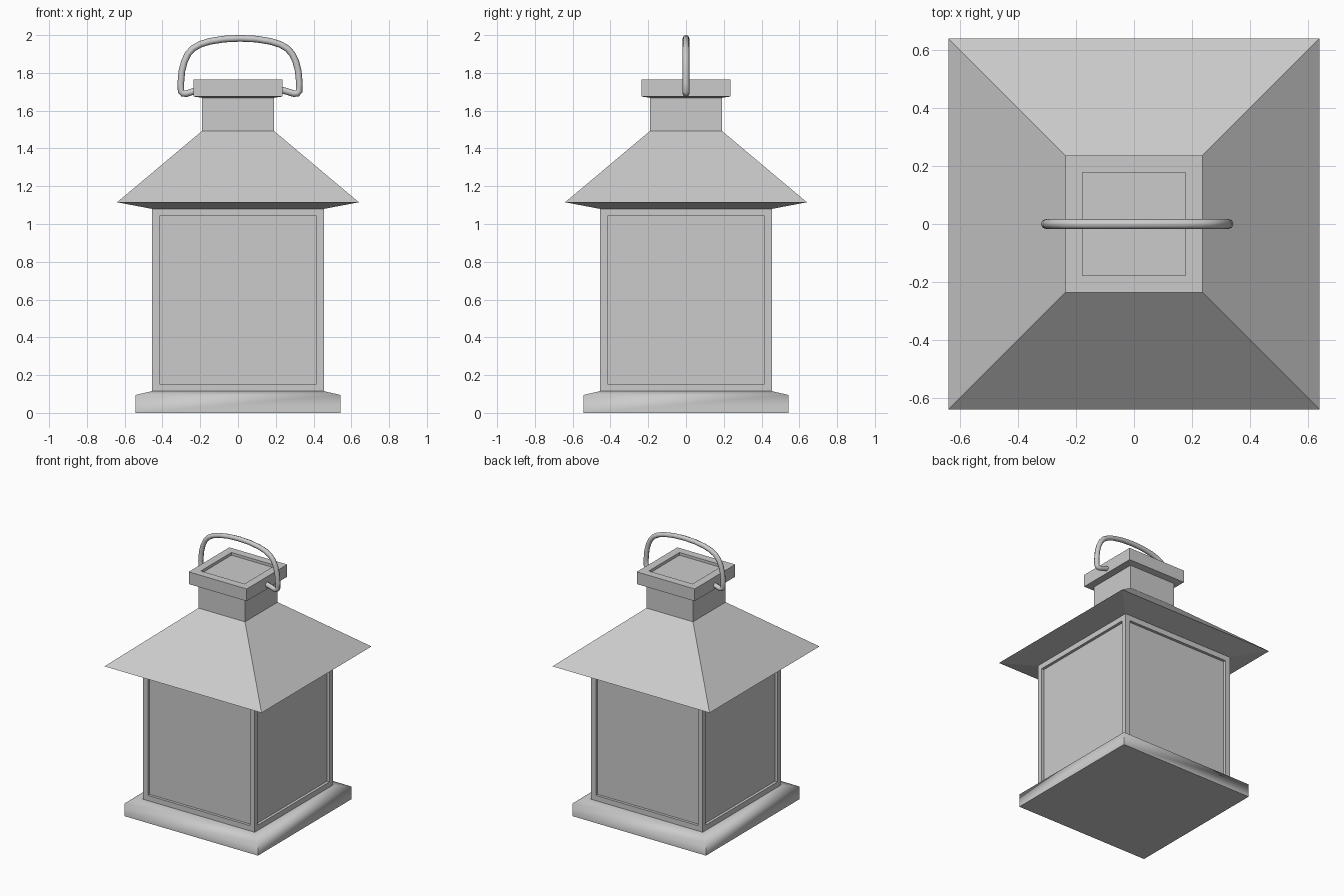
import bpy, bmesh, math

if "Cube" in bpy.data.objects:
    bpy.data.objects.remove(bpy.data.objects["Cube"])


def add_object(name, bm):
    bmesh.ops.recalc_face_normals(bm, faces=bm.faces)
    mesh = bpy.data.meshes.new(name)
    bm.to_mesh(mesh)
    bm.free()
    ob = bpy.data.objects.new(name, mesh)
    bpy.context.collection.objects.link(ob)
    return ob


def square_loft(profile, cap_bottom=False, cap_top=False):
    """Stack square rings given as (half width, height)."""
    bm = bmesh.new()
    rings = [[bm.verts.new((sx * h, sy * h, z))
              for sx, sy in ((-1, -1), (1, -1), (1, 1), (-1, 1))]
             for h, z in profile]
    for a, b in zip(rings, rings[1:]):
        for i in range(4):
            j = (i + 1) % 4
            bm.faces.new((a[i], a[j], b[j], b[i]))
    if cap_bottom:
        bm.faces.new(rings[0][::-1])
    if cap_top:
        bm.faces.new(rings[-1])
    return bm


def smooth(ob, degrees):
    bpy.ops.object.select_all(action='DESELECT')
    ob.select_set(True)
    bpy.context.view_layer.objects.active = ob
    bpy.ops.object.shade_smooth_by_angle(angle=math.radians(degrees))


# Base: plinth with softly shaded sloping top
base = add_object("base", square_loft(
    [(0.543, 0), (0.543, 0.095), (0.455, 0.115)], cap_bottom=True))
smooth(base, 84)

# Body: four walls with recessed window panels
bm = square_loft([(0.455, 0.115), (0.455, 1.08)])
bmesh.ops.recalc_face_normals(bm, faces=bm.faces)
bm.normal_update()
for wall in list(bm.faces):
    bmesh.ops.inset_region(bm, faces=[wall], thickness=0.055, use_boundary=True)
    bmesh.ops.inset_region(bm, faces=[wall], thickness=0, depth=-0.02,
                           use_boundary=True)
# drop each recess straight in, keeping its side walls square to the wall
add_object("window_body", bm)

# Roof: sharp-edged hip roof with a sloping soffit
add_object("roof", square_loft([(0.455, 1.08), (0.64, 1.115), (0.19, 1.493)]))

# Neck
add_object("neck", square_loft([(0.19, 1.493), (0.19, 1.668)]))

# Cap with a recessed top
add_object("cap", square_loft(
    [(0.19, 1.668), (0.236, 1.675), (0.236, 1.765),
     (0.178, 1.765), (0.178, 1.745)], cap_top=True))

# Handle: bent wire, mirrored about a slightly offset centre
cx = 0.011
half = [(0.205, 1.714), (0.240, 1.704), (0.285, 1.690), (0.303, 1.691),
        (0.313, 1.703), (0.314, 1.745), (0.308, 1.810), (0.295, 1.860),
        (0.276, 1.900), (0.250, 1.929), (0.212, 1.951), (0.160, 1.967),
        (0.085, 1.979)]
path = [(cx - x, z) for x, z in half] + [(cx, 1.983)] + \
       [(cx + x, z) for x, z in reversed(half)]
curve = bpy.data.curves.new("handle", 'CURVE')
curve.dimensions = '3D'
curve.bevel_depth = 0.0175
curve.bevel_resolution = 2
curve.use_fill_caps = True
spline = curve.splines.new('POLY')
spline.points.add(len(path) - 1)
for p, (x, z) in zip(spline.points, path):
    p.co = (x, 0, z, 1)
spline.use_smooth = True
bpy.context.collection.objects.link(bpy.data.objects.new("handle", curve))
